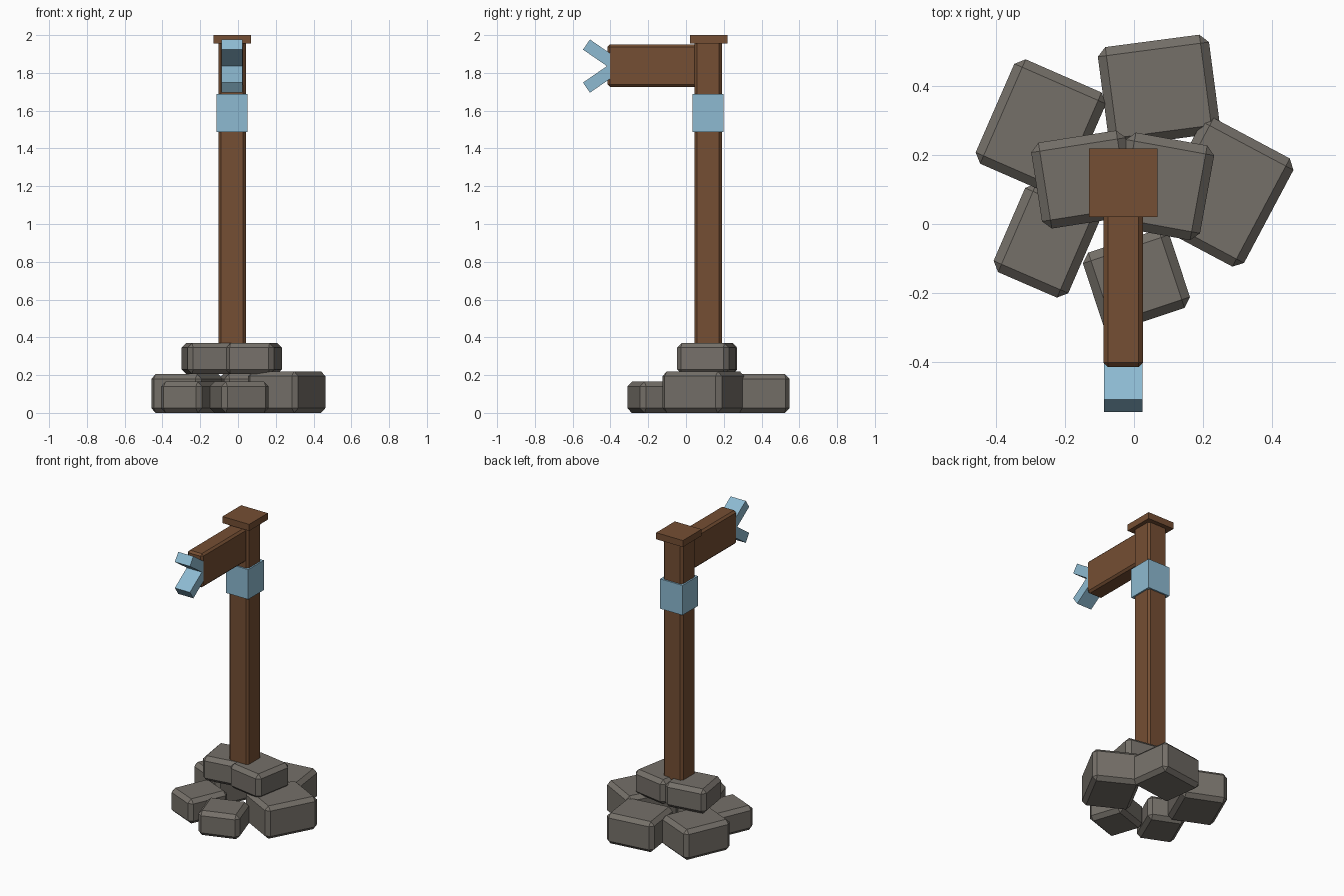
import bpy
import math

if "Cube" in bpy.data.objects:
    bpy.data.objects.remove(bpy.data.objects["Cube"])


def material(name, rgb):
    m = bpy.data.materials.new(name)
    m.diffuse_color = (*rgb, 1.0)
    m.use_nodes = True
    m.node_tree.nodes["Principled BSDF"].inputs["Base Color"].default_value = m.diffuse_color
    return m


wood = material("brown_wood", (0.178, 0.077, 0.033))
stone = material("grey_stone", (0.178, 0.162, 0.141))
blue = material("light_blue", (0.266, 0.491, 0.638))


def box(name, centre, size, mat, rot=(0, 0, 0), bevel=0.0):
    """Flat-faced box with optional single-segment chamfer."""
    bpy.ops.mesh.primitive_cube_add(size=1, location=centre)
    ob = bpy.context.object
    ob.name = name
    ob.scale = size
    bpy.ops.object.transform_apply(location=False, rotation=False, scale=True)
    ob.rotation_euler = rot
    ob.data.materials.append(mat)
    if bevel:
        mod = ob.modifiers.new("chamfer", "BEVEL")
        mod.width = bevel
        mod.segments = 1
    return ob


X, Y = -0.031, 0.117  # post axis

# Upright post with cap and collar
box("post", (X, Y, 1.11), (0.145, 0.145, 1.72), wood, bevel=0.014)
box("post_cap", (X, 0.12, 1.978), (0.198, 0.198, 0.044), wood)
box("collar", (X, Y, 1.587), (0.165, 0.165, 0.2), blue)

# Horizontal arm
box("arm", (X, -0.168, 1.838), (0.114, 0.494, 0.226), wood, bevel=0.013)

# Forked end: two mirrored prongs opening outwards
angle = math.radians(34.5)
length = 0.2
for side, label in ((1, "upper"), (-1, "lower")):
    y = -0.527 + math.cos(angle) * length / 2
    z = 1.836 + side * (0.114 - math.sin(angle) * length / 2)
    box(label + "_prong", (X, y, z), (0.112, length, 0.065), blue,
        rot=(-side * angle, 0, 0))

# Chamfered stones: x, y, width, depth, turn in degrees, bottom, top
stones = [
    (0.072, 0.387, 0.325, 0.29, 7.5, 0.0, 0.205),
    (-0.27, 0.278, 0.29, 0.33, -23.6, 0.0, 0.205),
    (-0.253, -0.048, 0.236, 0.28, -23.4, 0.0, 0.165),
    (0.007, -0.163, 0.264, 0.24, 18.4, 0.0, 0.165),
    (0.258, 0.092, 0.30, 0.355, -28.0, 0.0, 0.22),
    (-0.145, 0.129, 0.278, 0.252, 8.9, 0.205, 0.37),
    (0.084, 0.109, 0.26, 0.279, -10.3, 0.205, 0.37),
]
for i, (x, y, w, d, turn, low, high) in enumerate(stones):
    box(f"base_stone_{i + 1}", (x, y, (low + high) / 2), (w, d, high - low),
        stone, rot=(0, 0, math.radians(turn)), bevel=0.025)
